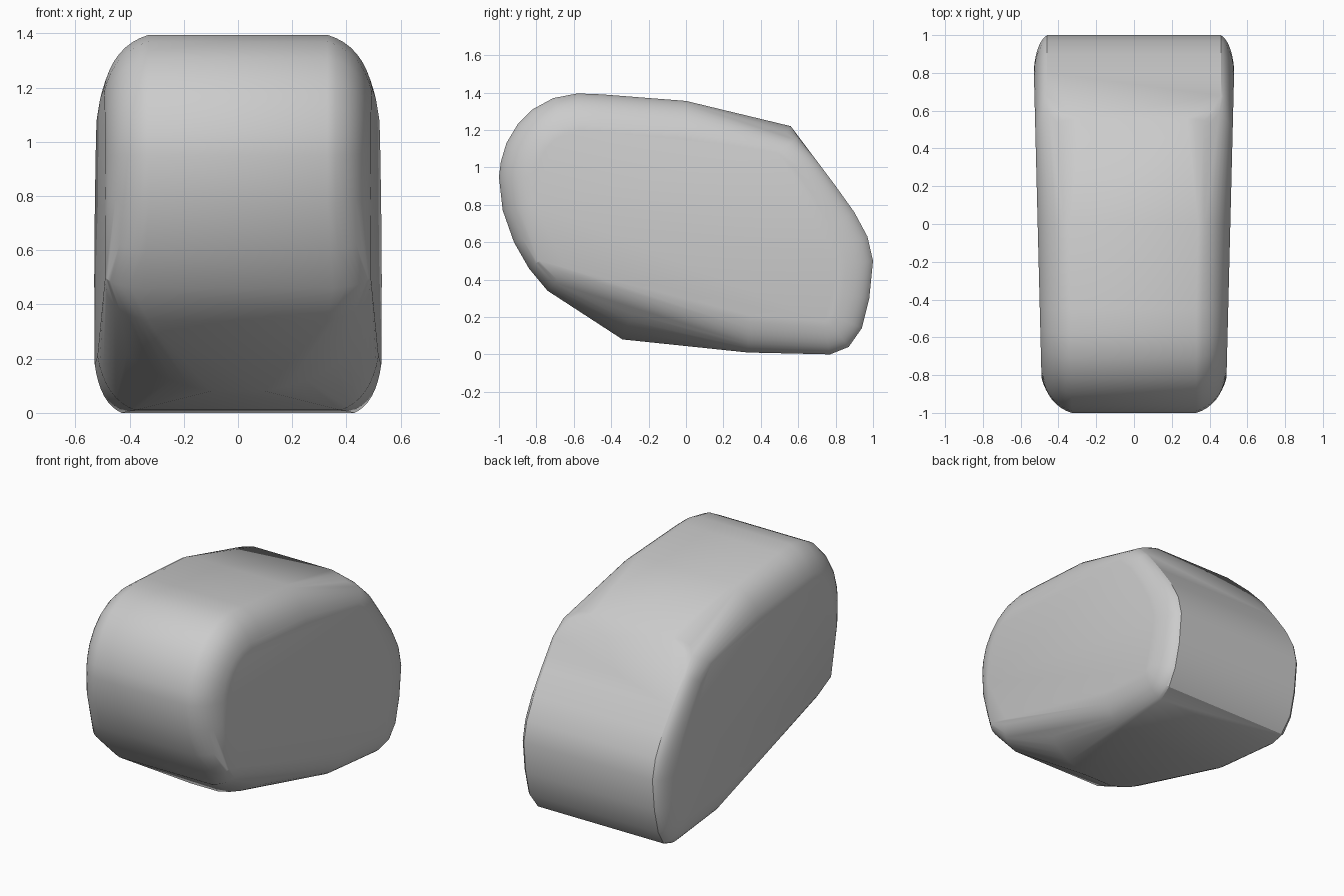
import bpy
import bmesh
import math
from mathutils import Vector

cube = bpy.data.objects.get("Cube")
if cube:
    bpy.data.objects.remove(cube, do_unlink=True)


def make_material(name, colour):
    mat = bpy.data.materials.new(name)
    mat.use_nodes = True
    mat.diffuse_color = colour
    mat.node_tree.nodes["Principled BSDF"].inputs["Base Color"].default_value = colour
    return mat


# Side profile, clockwise from the nose: y, z, half width of the middle band,
# and how far the rounded edge reaches in before it meets the flank
PROFILE = [
    (-1, .95, .33, .2), (-.99, 1.03, .33, .2), (-.96, 1.13, .33, .2),
    (-.9, 1.23, .33, .2), (-.82, 1.31, .33, .2), (-.71, 1.37, .33, .2),
    (-.58, 1.395, .33, .2), (-.45, 1.39, .33, .2), (0, 1.355, .34, .2),
    (.56, 1.22, .28, .18), (.6, 1.16, .41, .14), (.68, 1.06, .46, .12),
    (.8, .9, .46, .13), (.9, .76, .46, .15), (.97, .63, .46, .17),
    (1, .5, .46, .18), (.98, .3, .46, .18), (.94, .14, .46, .18),
    (.87, .04, .45, .18), (.77, 0, .43, .18), (.33, .01, .38, .2),
    (-.34, .08, .1, .3), (-.74, .34, .33, .16), (-.84, .46, .35, .07),
    (-.92, .6, .34, .14), (-.98, .77, .33, .17),
]
STEPS = 8
ROUNDNESS = .6


def flank_x(y):
    """Half width of the flank, which widens towards the back."""
    return .51 + .025 * y


def edge_points(index):
    """Rounded edge running from the middle band to the flank."""
    y, z, width, inset = PROFILE[index]
    before = Vector(PROFILE[index - 1][:2])
    after = Vector(PROFILE[(index + 1) % len(PROFILE)][:2])
    here = Vector((y, z))
    tangent = ((here - before).normalized() + (after - here).normalized()).normalized()
    inner = here + Vector((tangent.y, -tangent.x)) * inset
    start = Vector((width, y, z))
    end = Vector((flank_x(inner.x), inner.x, inner.y))
    corner = Vector((end.x, y, z))
    control = start.lerp(end, .5).lerp(corner, ROUNDNESS)
    for step in range(STEPS + 1):
        t = step / STEPS
        yield start.lerp(control, t).lerp(control.lerp(end, t), t)


# Body: mirrored edge curves wrapped in one convex skin
bm = bmesh.new()
for i in range(len(PROFILE)):
    for point in edge_points(i):
        for side in (-1, 1):
            bm.verts.new((point.x * side, point.y, point.z))
hull = bmesh.ops.convex_hull(bm, input=bm.verts[:], use_existing_faces=False)
loose = {g for g in hull["geom_interior"] + hull["geom_unused"]
         if isinstance(g, bmesh.types.BMVert)}
bmesh.ops.delete(bm, geom=list(loose), context="VERTS")
bmesh.ops.dissolve_limit(bm, angle_limit=math.radians(.5),
                         verts=bm.verts[:], edges=bm.edges[:])
bmesh.ops.recalc_face_normals(bm, faces=bm.faces[:])

mesh = bpy.data.meshes.new("body")
bm.to_mesh(mesh)
bm.free()
body = bpy.data.objects.new("body", mesh)
bpy.context.collection.objects.link(body)
mesh.materials.append(make_material("light grey", (.6, .6, .6, 1)))

# Smooth skin with a crisp rim around the back panel
bpy.ops.object.select_all(action="DESELECT")
body.select_set(True)
bpy.context.view_layer.objects.active = body
bpy.ops.object.shade_smooth_by_angle(angle=math.radians(28))
